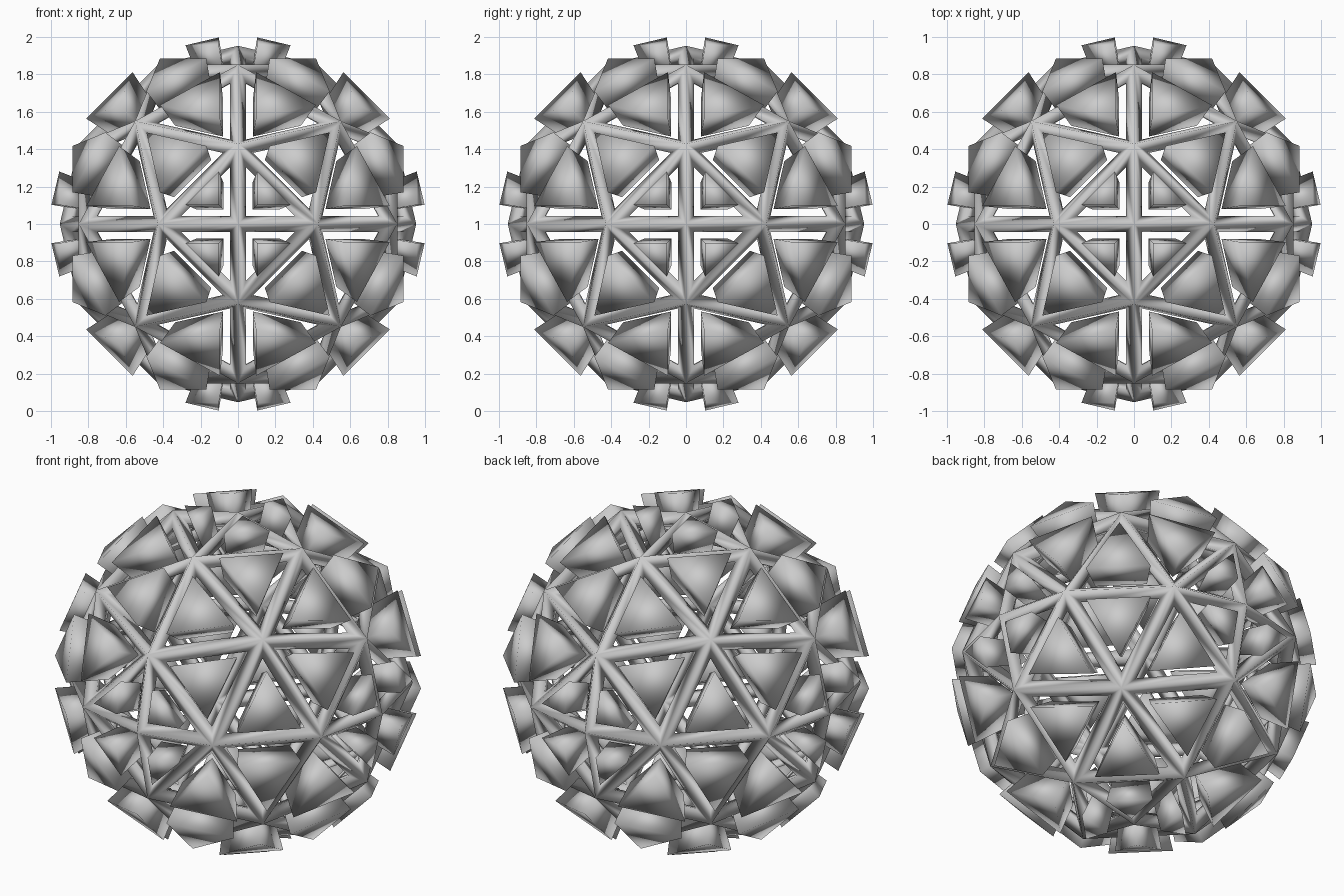
import bpy, bmesh
from itertools import product
from mathutils import Vector

if "Cube" in bpy.data.objects:
    bpy.data.objects.remove(bpy.data.objects["Cube"])

CENTRE = Vector((0, 0, 1))


def sphere_triangles(radius, n=3):
    """Triangles of an octahedron split n times per edge and pushed to a sphere."""
    tris = []
    for sx, sy, sz in product((-1, 1), repeat=3):
        def p(i, j):
            return Vector((sx * i, sy * j, sz * (n - i - j))).normalized() * radius
        for i in range(n):
            for j in range(n - i):
                tris.append([p(i, j), p(i + 1, j), p(i, j + 1)])
                if i + j < n - 1:
                    tris.append([p(i + 1, j), p(i + 1, j + 1), p(i, j + 1)])
    return tris


def make_object(name, bm):
    bmesh.ops.recalc_face_normals(bm, faces=bm.faces)
    for f in bm.faces:
        f.smooth = True
    mesh = bpy.data.meshes.new(name)
    bm.to_mesh(mesh)
    bm.free()
    obj = bpy.data.objects.new(name, mesh)
    obj.location = CENTRE
    bpy.context.collection.objects.link(obj)
    return obj


# strut lattice: smooth wireframe of the geodesic ball
bm = bmesh.new()
for tri in sphere_triangles(0.908):
    bm.faces.new([bm.verts.new(v) for v in tri])
bmesh.ops.remove_doubles(bm, verts=bm.verts, dist=0.001)
lattice = make_object("strut_lattice", bm)
wire = lattice.modifiers.new("struts", 'WIREFRAME')
wire.thickness = 0.09
wire.offset = 0
wire.use_even_offset = True

# raised triangular blocks, one in each opening, tapering inward
INSET, LIFT, DEPTH, TAPER = 0.075, 0.091, 0.17, 0.8
bm = bmesh.new()
for a, b, c in sphere_triangles(0.95):
    mid = (a + b + c) / 3
    cross = (b - a).cross(c - a)
    normal = cross.normalized()
    if normal.dot(mid) < 0:
        normal.negate()
    inradius = cross.length / ((a - b).length + (b - c).length + (c - a).length)
    s = 1 - INSET / inradius
    top = [bm.verts.new(mid + (v - mid) * s + normal * LIFT) for v in (a, b, c)]
    low = [bm.verts.new(mid + (v - mid) * s * TAPER + normal * (LIFT - DEPTH))
           for v in (a, b, c)]
    bm.faces.new(top)
    bm.faces.new(low[::-1])
    for i in range(3):
        k = (i + 1) % 3
        bm.faces.new((top[i], low[i], low[k], top[k]))
make_object("raised_blocks", bm)
